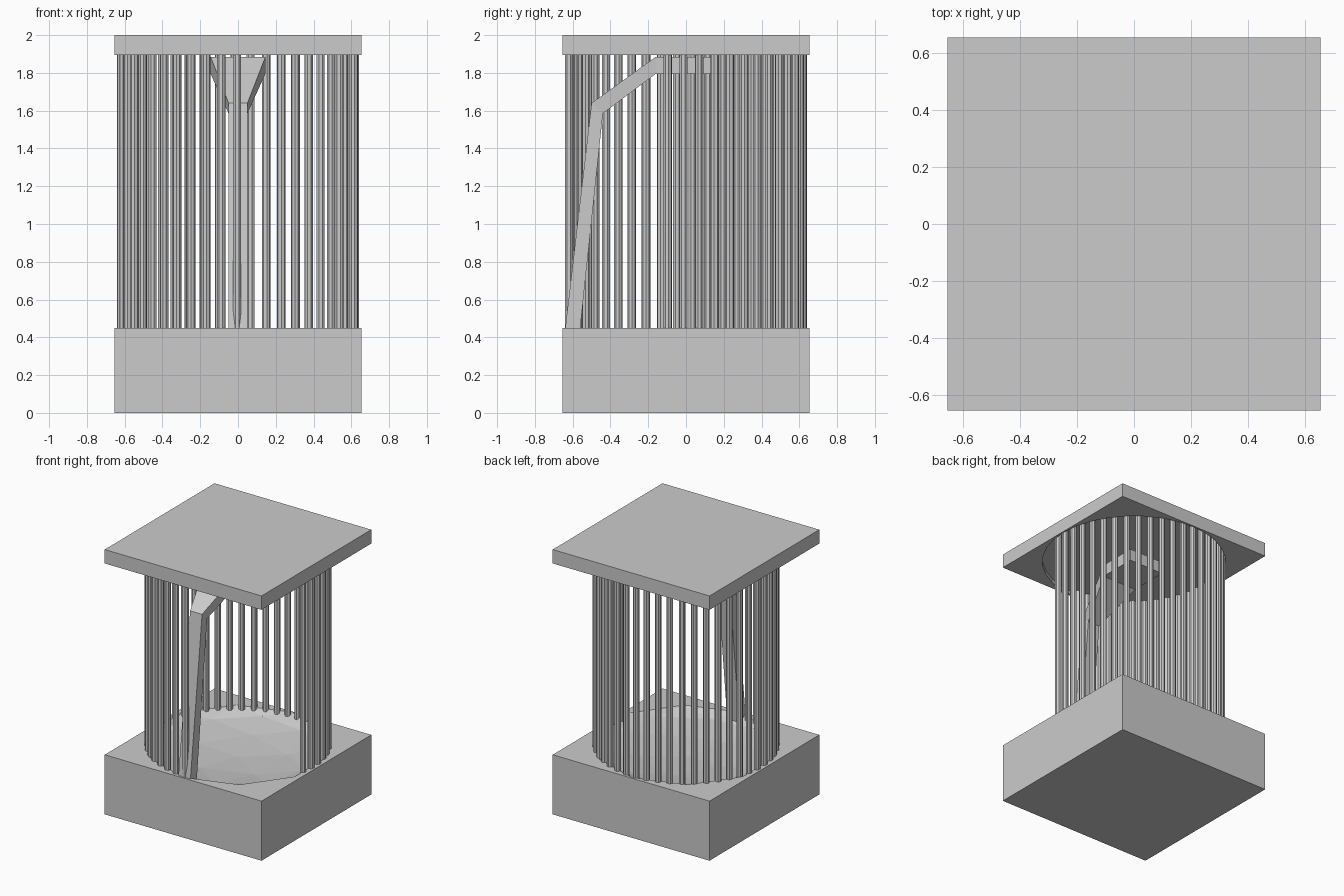
import bpy, bmesh, math
from mathutils import Matrix, Vector

if "Cube" in bpy.data.objects:
    bpy.data.objects.remove(bpy.data.objects["Cube"])


def finish(bm, name):
    bmesh.ops.recalc_face_normals(bm, faces=bm.faces[:])
    me = bpy.data.meshes.new(name)
    bm.to_mesh(me)
    bm.free()
    ob = bpy.data.objects.new(name, me)
    bpy.context.collection.objects.link(ob)
    return ob


def slab(name, half, z0, z1):
    bm = bmesh.new()
    m = Matrix.Translation((0, 0, (z0 + z1) / 2)) @ Matrix.Diagonal((2 * half, 2 * half, z1 - z0, 1))
    bmesh.ops.create_cube(bm, size=1, matrix=m)
    return finish(bm, name)


def cut(target, cutter):
    mod = target.modifiers.new("recess", 'BOOLEAN')
    mod.operation = 'DIFFERENCE'
    mod.solver = 'EXACT'
    mod.object = cutter
    bpy.context.view_layer.objects.active = target
    bpy.ops.object.modifier_apply(modifier=mod.name)
    bpy.data.objects.remove(cutter)


# Base with a shallow faceted basin
base = slab("base_tray", 0.655, 0, 0.45)
bm = bmesh.new()
bmesh.ops.create_icosphere(bm, subdivisions=2, radius=1,
                           matrix=Matrix.Translation((0, 0, 0.4501)) @ Matrix.Diagonal((0.645, 0.645, 0.09, 1)))
cut(base, finish(bm, "basin_cutter"))

# Roof with a shallow round recess underneath
roof = slab("roof_slab", 0.655, 1.895, 2.0)
bm = bmesh.new()
bmesh.ops.create_cone(bm, cap_ends=True, segments=32, radius1=0.645, radius2=0.645, depth=0.06,
                      matrix=Matrix.Translation((0, 0, 1.895)))
cut(roof, finish(bm, "roof_cutter"))

# Ring of bars, open at the front right
bm = bmesh.new()
for k in range(37):
    a = math.radians(269.6 - 7.74 * k)
    m = Matrix.Rotation(a, 4, 'Z') @ Matrix.Translation((0.62, 0, 1.17))
    bmesh.ops.create_cone(bm, cap_ends=True, segments=8, radius1=0.023, radius2=0.023, depth=1.51,
                          matrix=m @ Matrix.Rotation(math.pi / 8, 4, 'Z'))
finish(bm, "curtain_bars")

# Leaning post flaring into the square spray head: half width, upper (y, z), lower (y, z)
sections = [
    (0.05, (-0.645, 0.40), (-0.565, 0.40)),
    (0.05, (-0.50, 1.64), (-0.44, 1.585)),
    (0.145, (-0.16, 1.885), (-0.16, 1.795)),
    (0.145, (0.135, 1.885), (0.135, 1.795)),
]
bm = bmesh.new()
rings = []
for w, u, l in sections:
    rings.append([bm.verts.new(Vector((x, *p))) for x, p in ((-w, u), (w, u), (w, l), (-w, l))])
for r, s in zip(rings, rings[1:]):
    for i in range(4):
        j = (i + 1) % 4
        bm.faces.new((r[i], r[j], s[j], s[i]))
bm.faces.new(rings[0])
bm.faces.new(rings[-1])
finish(bm, "shower_arm")
